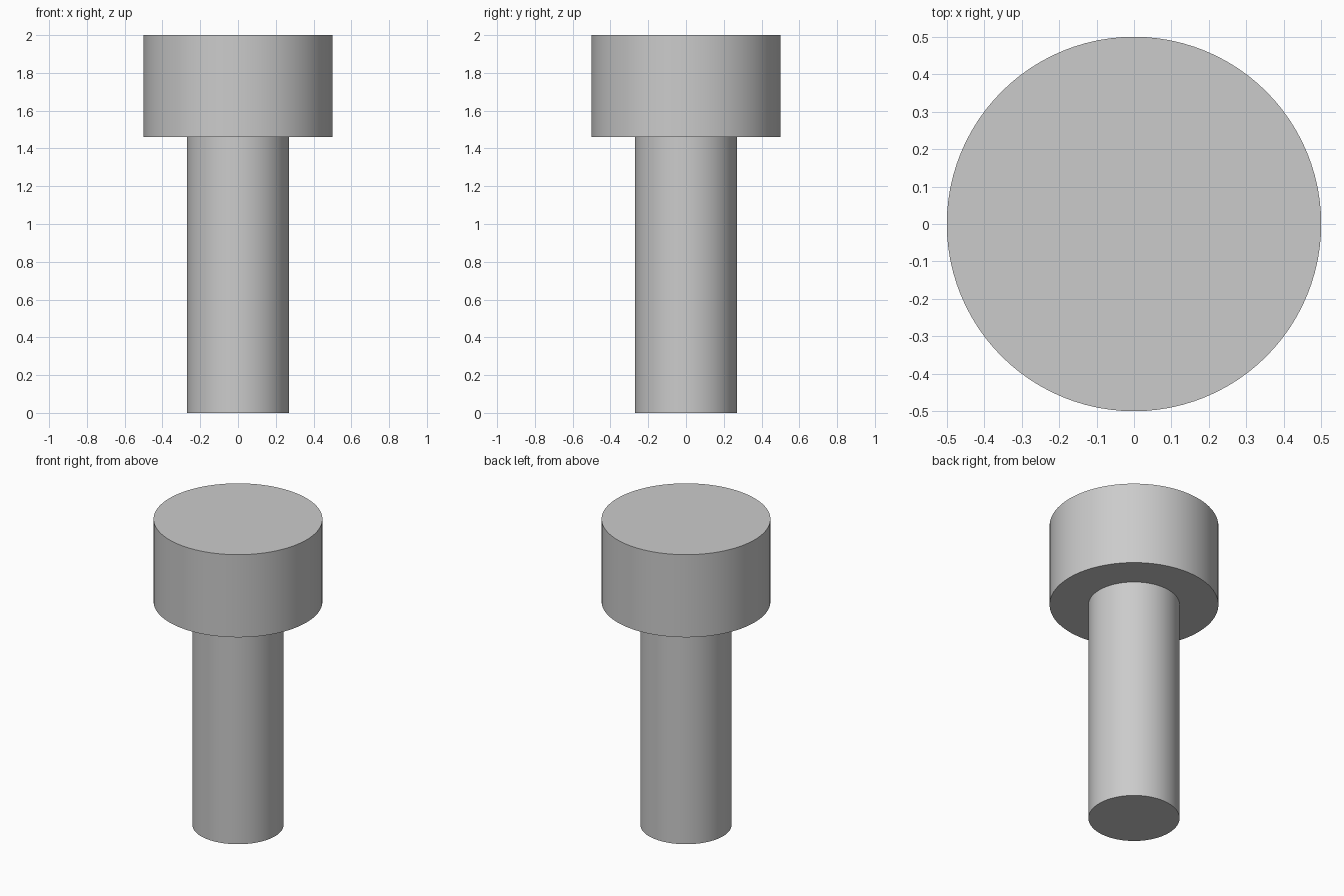
import bpy, bmesh, math

if "Cube" in bpy.data.objects:
    bpy.data.objects.remove(bpy.data.objects["Cube"])

SEGMENTS = 96

# Half profile (radius, height): shank, underside of head, head
profile = [(0.27, 0), (0.27, 1.46), (0.5, 1.46), (0.5, 2.0)]

bm = bmesh.new()
rings = []
for r, z in profile:
    ring = []
    for i in range(SEGMENTS):
        a = 2 * math.pi * i / SEGMENTS
        ring.append(bm.verts.new((r * math.cos(a), r * math.sin(a), z)))
    rings.append(ring)

# Walls between neighbouring rings
for low, high in zip(rings, rings[1:]):
    for i in range(SEGMENTS):
        j = (i + 1) % SEGMENTS
        bm.faces.new((low[i], low[j], high[j], high[i]))

# Flat end caps
bm.faces.new(rings[0][::-1])
bm.faces.new(rings[-1])

mesh = bpy.data.meshes.new("cylinder_head_bolt")
bm.to_mesh(mesh)
bm.free()
bolt = bpy.data.objects.new("cylinder_head_bolt", mesh)
bpy.context.collection.objects.link(bolt)

# Smooth round walls, crisp rims
bpy.context.view_layer.objects.active = bolt
bolt.select_set(True)
bpy.ops.object.shade_smooth_by_angle(angle=math.radians(30))
